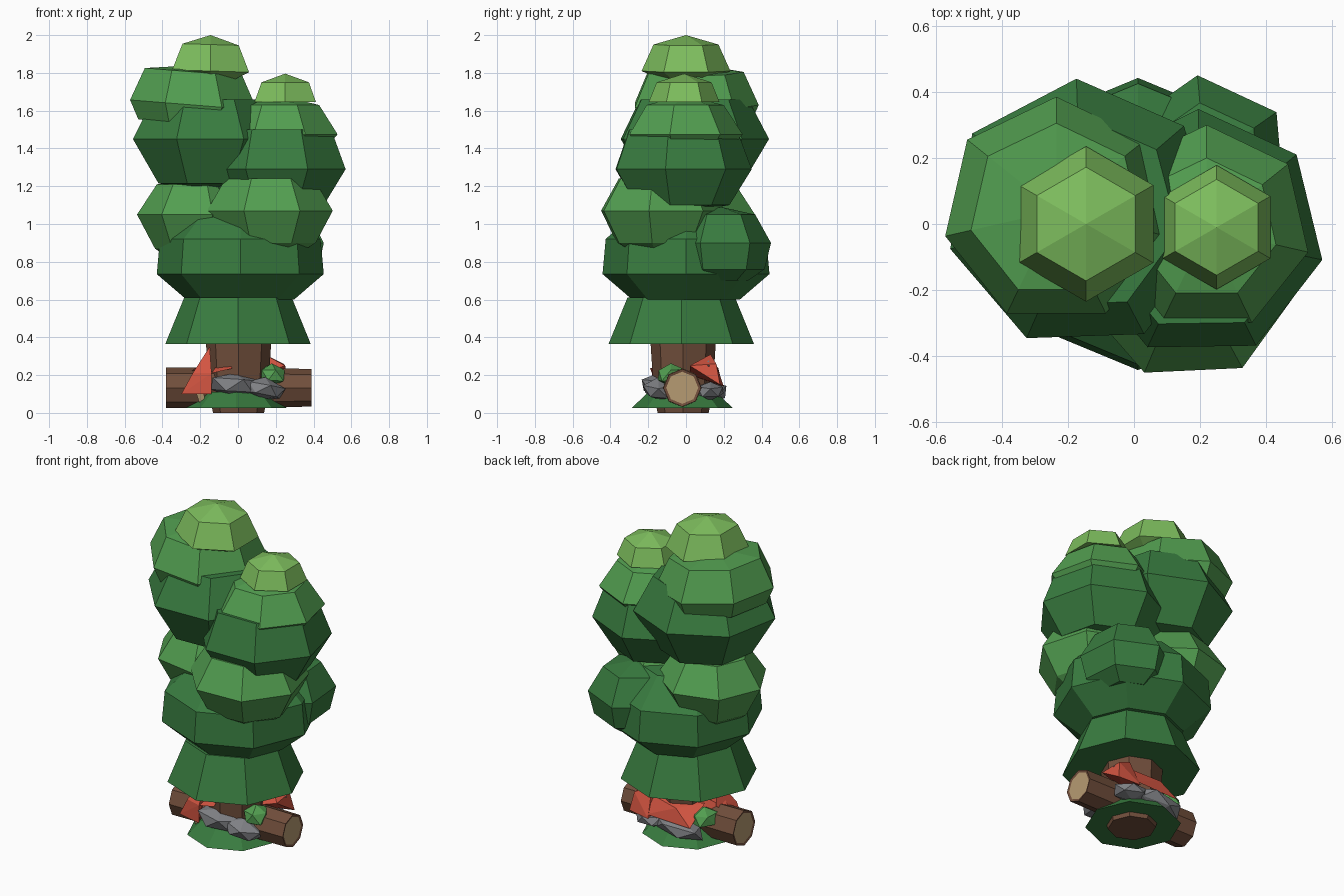
import bpy, bmesh, math, random
from mathutils import Matrix

random.seed(4)
if "Cube" in bpy.data.objects:
    bpy.data.objects.remove(bpy.data.objects["Cube"])


def material(name, r, g, b):
    m = bpy.data.materials.new(name)
    m.use_nodes = True
    m.diffuse_color = (r, g, b, 1)
    m.node_tree.nodes["Principled BSDF"].inputs["Base Color"].default_value = (r, g, b, 1)
    return m


DARK = material("dark green", .04, .2, .05)
LEAF = material("leaf green", .084, .34, .08)
LIME = material("lime green", .205, .51, .11)
BARK = material("bark brown", .165, .077, .044)
WOOD = material("cut wood", .47, .33, .17)
STONE = material("stone grey", .22, .225, .24)
RED = material("red", .65, .09, .053)


def finish(name, bm, *mats):
    bmesh.ops.recalc_face_normals(bm, faces=bm.faces)
    me = bpy.data.meshes.new(name)
    bm.to_mesh(me)
    bm.free()
    for m in mats:
        me.materials.append(m)
    ob = bpy.data.objects.new(name, me)
    bpy.context.collection.objects.link(ob)
    return ob


def stack(name, x, y, sides, turn, profile, mat, lean=0):
    """Faceted solid from (radius, height) rings; radius 0 makes a tip."""
    bm = bmesh.new()
    rings = []
    for r, z in profile:
        if r == 0:
            rings.append([bm.verts.new((x, y, z))] * sides)
            continue
        angles = [math.radians(turn) + math.tau * i / sides for i in range(sides)]
        rings.append([bm.verts.new((x + r * math.cos(a), y + r * math.sin(a),
                                    z + lean * r * math.cos(a))) for a in angles])
    for low, high in zip(rings, rings[1:]):
        for i in range(sides):
            j = (i + 1) % sides
            corners = list(dict.fromkeys((low[i], low[j], high[j], high[i])))
            bm.faces.new(corners)
    for ring, (r, z) in ((rings[0], profile[0]), (rings[-1], profile[-1])):
        if r:
            bm.faces.new(ring)
    return finish(name, bm, mat)


def lump(name, centre, size, mat, turn=0, jitter=.13):
    """Rough chunk from a jittered icosphere."""
    bm = bmesh.new()
    bmesh.ops.create_icosphere(bm, subdivisions=1, radius=1)
    for v in bm.verts:
        v.co *= 1 + random.uniform(-jitter, jitter)
    place = Matrix.Translation(centre) @ Matrix.Rotation(math.radians(turn), 4, 'Y')
    bmesh.ops.transform(bm, matrix=place @ Matrix.Diagonal((*size, 1)), verts=bm.verts)
    return finish(name, bm, mat)


def shard(name, points, mat):
    """Angular piece wrapped around a few points."""
    bm = bmesh.new()
    for p in points:
        bm.verts.new(p)
    bmesh.ops.convex_hull(bm, input=bm.verts)
    return finish(name, bm, mat)


# Trunk and grassy foot
stack("trunk", .003, -.015, 8, 90, [(.135, 0), (.155, .1), (.176, .42)], BARK)
stack("grass_foot", -.01, -.02, 8, 90, [(.268, .025), (.18, .11)], DARK)

# Lower foliage
stack("leaf_skirt", 0, -.025, 8, 90, [(.385, .365), (.285, .61)], DARK)
stack("lower_crown", .012, 0, 8, 90,
      [(.285, .6), (.442, .735), (.425, .92), (.26, 1.075), (0, 1.1)], DARK)
stack("back_crown", .215, .187, 6, 35,
      [(.14, .7), (.23, .76), (.264, .9), (.18, 1.05), (0, 1.09)], DARK)
stack("left_middle_crown", .165, -.135, 7, -113,
      [(.17, .85), (.25, .9), (.342, 1.07), (.24, 1.24), (0, 1.27)], LEAF)
stack("right_middle_crown", -.22, .055, 7, 80,
      [(.15, .82), (.22, .87), (.315, 1.05), (.21, 1.21), (0, 1.24)], LEAF)

# Tall crown
stack("tall_crown_base", -.16, .03, 7, 92,
      [(0, 1.17), (.27, 1.215), (.41, 1.45), (.3, 1.66)], DARK)
stack("tall_crown_top", -.235, .04, 7, 90,
      [(.3, 1.53), (.345, 1.63), (.265, 1.805), (0, 1.84)], LEAF, -.08)
stack("tall_crown_cap", -.145, 0, 6, 90,
      [(.15, 1.77), (.235, 1.81), (.172, 1.95), (0, 2)], LIME, -.03)

# Short crown
stack("short_crown_base", .2, -.03, 7, -12,
      [(0, 1.06), (.26, 1.1), (.378, 1.29), (.3, 1.5)], DARK)
stack("short_crown_top", .22, -.015, 7, 90,
      [(.26, 1.41), (.315, 1.475), (.215, 1.63), (0, 1.68)], LEAF)
stack("short_crown_cap", .25, -.01, 6, 90,
      [(.188, 1.645), (.145, 1.75), (0, 1.796)], LIME)

# Lying log with cut wood inset in each end
bm = bmesh.new()
bmesh.ops.create_cone(bm, cap_ends=True, segments=8, radius1=.108, radius2=.1, depth=.77)
ends = [f for f in bm.faces if abs(f.normal.z) > .9]
bmesh.ops.inset_individual(bm, faces=ends, thickness=.015, depth=-.004)
for f in ends:
    f.material_index = 1
turned = Matrix.Translation((.003, -.02, .133)) @ Matrix.Rotation(math.pi / 2, 4, 'Y')
bmesh.ops.transform(bm, matrix=turned, verts=bm.verts)
finish("log", bm, BARK, WOOD)
shard("wood_chip", [(-.22, -.13, .1), (-.18, -.14, .1), (-.17, -.13, .04),
                    (-.2, -.12, .04), (-.19, -.06, .07)], WOOD)

# Stones in front of and behind the log
lump("front_stone", (-.02, -.145, .145), (.15, .095, .07), STONE, 4)
lump("front_small_stone", (.13, -.145, .125), (.125, .09, .06), STONE, 12)
lump("back_stone", (-.04, .13, .11), (.18, .09, .058), STONE, -5)
lump("back_small_stone", (.13, .13, .12), (.12, .08, .05), STONE, 8)
lump("high_stone", (.2, .12, .25), (.05, .04, .03), STONE, 15)

# Moss tufts
lump("left_moss", (.18, -.08, .2), (.08, .085, .065), LEAF)
lump("right_moss", (-.18, .08, .185), (.075, .08, .06), LEAF)

# Red shards leaning on the trunk
shard("front_red_shard", [(-.3, -.14, .1), (-.14, -.18, .1), (-.15, -.08, .35),
                          (-.24, -.15, .21), (-.14, -.18, .21), (-.22, .02, .24)], RED)
shard("front_red_chip", [(-.14, -.18, .21), (-.03, -.19, .235), (-.04, -.14, .255),
                         (-.12, -.12, .24)], RED)
shard("back_red_shard", [(.26, .18, .15), (.12, .2, .14), (.14, .13, .31),
                         (.25, .02, .25), (.24, .16, .26), (.1, .02, .2)], RED)
shard("back_red_strip", [(.14, .19, .16), (-.16, .19, .15), (-.17, .06, .26),
                         (.12, .14, .26), (-.05, .17, .24)], RED)
shard("right_red_shard", [(-.27, -.05, .2), (-.14, .12, .17), (-.13, .05, .3),
                          (-.15, -.1, .3)], RED)
